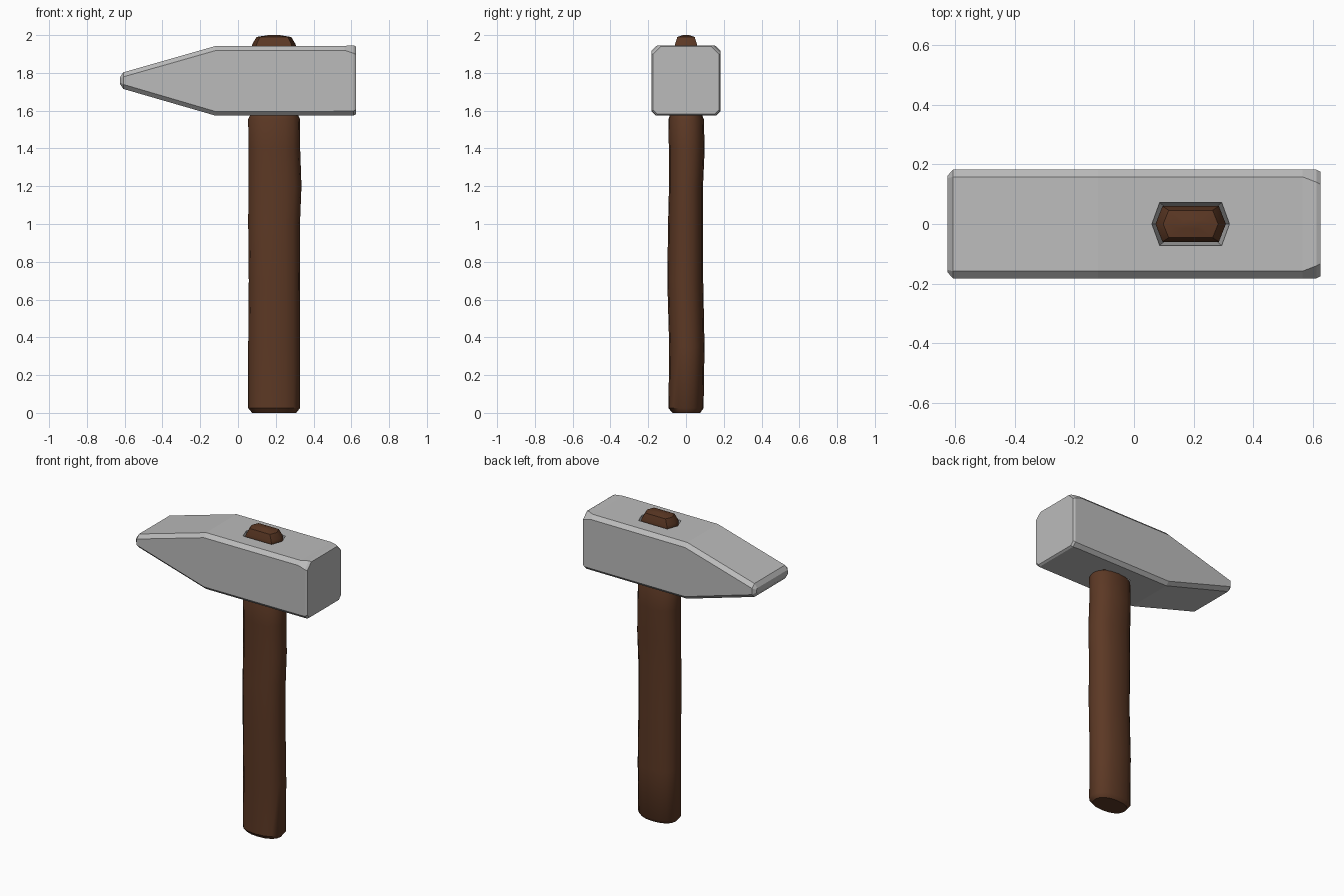
import bpy, bmesh, math
from mathutils import Vector

if "Cube" in bpy.data.objects:
    bpy.data.objects.remove(bpy.data.objects["Cube"])


def material(name, rgb):
    m = bpy.data.materials.new(name)
    m.diffuse_color = (*rgb, 1)
    m.use_nodes = True
    m.node_tree.nodes["Principled BSDF"].inputs["Base Color"].default_value = m.diffuse_color
    return m


steel = material("grey steel", (0.5, 0.5, 0.5))
wood = material("brown wood", (0.107, 0.040, 0.018))


def loft(name, rings, mat=None, smooth=None):
    """Skin a list of equal-length vertex rings and cap both ends."""
    bm = bmesh.new()
    rows = [[bm.verts.new(p) for p in r] for r in rings]
    n = len(rows[0])
    for a, b in zip(rows, rows[1:]):
        for i in range(n):
            j = (i + 1) % n
            bm.faces.new((a[i], a[j], b[j], b[i]))
    bm.faces.new(rows[0])
    bm.faces.new(rows[-1])
    bmesh.ops.recalc_face_normals(bm, faces=bm.faces)
    me = bpy.data.meshes.new(name)
    bm.to_mesh(me)
    bm.free()
    ob = bpy.data.objects.new(name, me)
    bpy.context.collection.objects.link(ob)
    if mat:
        me.materials.append(mat)
    bpy.ops.object.select_all(action='DESELECT')
    bpy.context.view_layer.objects.active = ob
    ob.select_set(True)
    if smooth:
        bpy.ops.object.shade_smooth_by_angle(angle=math.radians(smooth))
    return ob


def head_ring(x, w, lo, hi, c_lo, c_hi):
    """Chamfered rectangle across the head."""
    half = [(w - c_lo, lo), (w, lo + c_lo), (w, hi - c_hi), (w - c_hi, hi)]
    pts = half + [(-y, z) for y, z in reversed(half)]
    return [Vector((x, y, z)) for y, z in pts]


def hex_ring(z, hx, hy, cx=0.19, k=0.80):
    """Stretched hexagon used by the eye and the handle tip."""
    pts = [(-hx, 0), (-hx * k, -hy), (hx * k, -hy),
           (hx, 0), (hx * k, hy), (-hx * k, hy)]
    return [Vector((cx + x, y, z)) for x, y in pts]


def oval_ring(z, x0, x1, y0, y1, n=16, e=2.3):
    """Slightly squared oval between the given limits."""
    ring = []
    for i in range(n):
        a = 2 * math.pi * i / n
        c, s = math.cos(a), math.sin(a)
        px = math.copysign(abs(c) ** (2 / e), c)
        py = math.copysign(abs(s) ** (2 / e), s)
        ring.append(Vector(((x0 + x1) / 2 + px * (x1 - x0) / 2,
                            (y0 + y1) / 2 + py * (y1 - y0) / 2, z)))
    return ring


# Steel head: wedge peen on the left, square striking face on the right
head = loft("hammer_head", [head_ring(*s) for s in (
    (-0.625, 0.162, 1.742, 1.776, 0.008, 0.008),
    (-0.607, 0.182, 1.715, 1.803, 0.024, 0.024),
    (-0.12, 0.182, 1.574, 1.942, 0.022, 0.024),
    (0.565, 0.182, 1.575, 1.943, 0.022, 0.024),
    (0.612, 0.182, 1.574, 1.946, 0.024, 0.042),
    (0.625, 0.175, 1.582, 1.940, 0.024, 0.042))], steel)

# Waisted eye cut through the head
cutter = loft("eye_cutter", [hex_ring(*s) for s in (
    (1.50, 0.13, 0.072), (1.60, 0.127, 0.070), (1.76, 0.112, 0.060),
    (1.942, 0.13, 0.072), (1.98, 0.134, 0.074))])
cutter.hide_render = True
mod = head.modifiers.new("eye", 'BOOLEAN')
mod.operation = 'DIFFERENCE'
mod.solver = 'EXACT'
mod.object = cutter
bpy.ops.object.select_all(action='DESELECT')
head.select_set(True)
bpy.context.view_layer.objects.active = head
bpy.ops.object.modifier_apply(modifier=mod.name)
bpy.data.objects.remove(cutter)

# Wooden handle with a hand-shaped, gently uneven shaft
loft("handle", [oval_ring(*s) for s in (
    (0.0, 0.075, 0.308, -0.072, 0.075),
    (0.025, 0.054, 0.328, -0.093, 0.093),
    (0.35, 0.054, 0.328, -0.089, 0.098),
    (0.70, 0.057, 0.328, -0.099, 0.091),
    (1.00, 0.054, 0.328, -0.095, 0.091),
    (1.20, 0.055, 0.336, -0.090, 0.090),
    (1.40, 0.055, 0.329, -0.091, 0.099),
    (1.555, 0.054, 0.328, -0.093, 0.094),
    (1.577, 0.065, 0.318, -0.085, 0.085))], wood, 40)

# Handle tip passing through the eye and standing proud on top
loft("handle_tip", [hex_ring(*s) for s in (
    (1.56, 0.112, 0.060), (1.76, 0.114, 0.060), (1.94, 0.118, 0.060),
    (1.955, 0.113, 0.057), (1.99, 0.092, 0.046),
    (2.0, 0.03, 0.015))], wood, 50)
